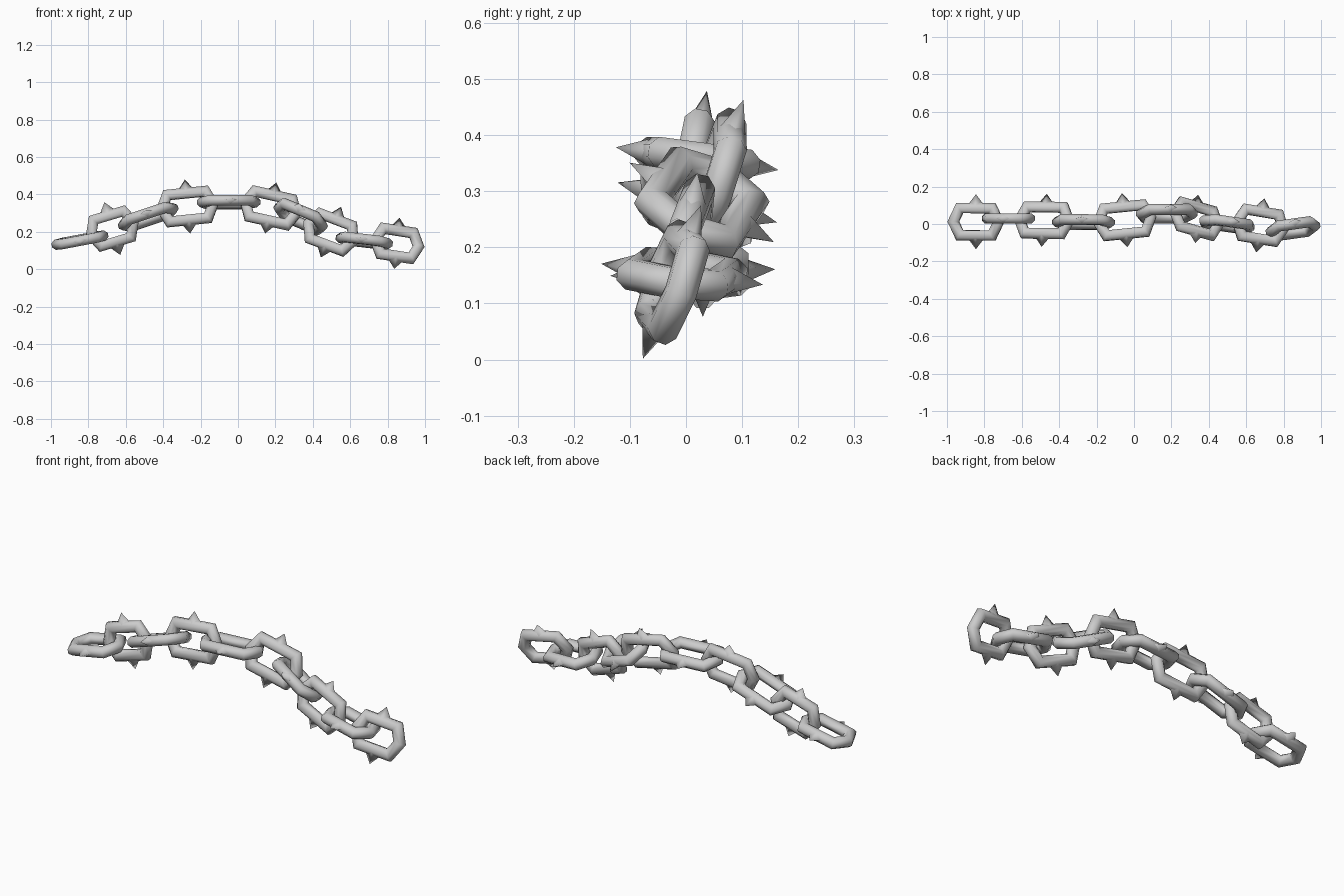
import bpy, bmesh, math
from mathutils import Vector, Matrix

cube = bpy.data.objects.get("Cube")
if cube:
    bpy.data.objects.remove(cube, do_unlink=True)

steel = bpy.data.materials.new("light_grey_steel")
steel.use_nodes = True
GREY = (0.6, 0.6, 0.6, 1)
steel.diffuse_color = GREY
steel.node_tree.nodes["Principled BSDF"].inputs["Base Color"].default_value = GREY

TUBE, HALF_WIDTH, SIDES = 0.0295, 0.073, 8
SPIKE_TIP, SPIKE_HEIGHT = 0.147, 0.065


def finish(name, bm, matrix, smooth_angle):
    bmesh.ops.recalc_face_normals(bm, faces=bm.faces)
    mesh = bpy.data.meshes.new(name)
    bm.to_mesh(mesh)
    bm.free()
    mesh.materials.append(steel)
    obj = bpy.data.objects.new(name, mesh)
    obj.matrix_world = matrix
    bpy.context.collection.objects.link(obj)
    bpy.ops.object.select_all(action='DESELECT')
    obj.select_set(True)
    bpy.context.view_layer.objects.active = obj
    bpy.ops.object.shade_smooth_by_angle(angle=math.radians(smooth_angle))


def link_body(name, half_len, matrix):
    """Six-cornered loop of round tube with mitred corners."""
    tip, corner, w = half_len - 0.032, half_len - 0.067, HALF_WIDTH
    path = [Vector(p) for p in ((tip, 0, 0), (corner, w, 0), (-corner, w, 0),
                                (-tip, 0, 0), (-corner, -w, 0), (corner, -w, 0))]
    bm = bmesh.new()
    rings = []
    for i, p in enumerate(path):
        d_in = (p - path[i - 1]).normalized()
        d_out = (path[(i + 1) % len(path)] - p).normalized()
        along = (d_in + d_out).normalized()
        out = Vector((along.y, -along.x, 0)) / along.dot(d_in)
        ring = []
        for k in range(SIDES):
            a = math.tau * (k + 0.5) / SIDES
            ring.append(bm.verts.new(p + out * TUBE * math.cos(a)
                                     + Vector((0, 0, TUBE * math.sin(a)))))
        rings.append(ring)
    for i, ring in enumerate(rings):
        nxt = rings[(i + 1) % len(rings)]
        for k in range(SIDES):
            j = (k + 1) % SIDES
            bm.faces.new((ring[k], ring[j], nxt[j], nxt[k]))
    finish(name, bm, matrix, 50)


def spike(name, side, matrix):
    """Flattened four-sided point, its base sunk into the tube."""
    bm = bmesh.new()
    bmesh.ops.create_cone(bm, cap_ends=False, segments=4, radius1=0.05,
                          radius2=0, depth=SPIKE_HEIGHT)
    bmesh.ops.remove_doubles(bm, verts=bm.verts, dist=0.0001)
    bmesh.ops.transform(bm, verts=bm.verts, matrix=(
        Matrix.Translation((0, side * (SPIKE_TIP - SPIKE_HEIGHT / 2), 0))
        @ Matrix.Rotation(-side * math.pi / 2, 4, 'X')
        @ Matrix.Diagonal((1, 0.52, 1, 1))))
    finish(name, bm, matrix, 150)


# centre, long axis, spike direction, half length
LINKS = [
    ((-0.845, 0.012, 0.155), (1, 0, 0.19), (0, 1, 0.04), 0.155),
    ((-0.672, 0.03, 0.217), (1, 0, 0.28), (-0.3, 0, 1), 0.15),
    ((-0.48, 0.02, 0.28), (1, 0, 0.33), (0.1, 1, -0.25), 0.17),
    ((-0.27, 0.01, 0.335), (1, 0, 0.15), (-0.1, 0.19, 1), 0.17),
    ((-0.05, 0.02, 0.358), (1, 0.12, 0), (-0.1, 1, -0.14), 0.172),
    ((0.175, 0.055, 0.327), (1, 0, -0.23), (0.22, 0.35, 1), 0.17),
    ((0.335, 0.028, 0.28), (1, -0.26, -0.43), (0.06, 1, -0.55), 0.16),
    ((0.497, 0.0, 0.198), (1, -0.15, -0.4), (0.4, 0.15, 1), 0.16),
    ((0.675, -0.007, 0.152), (1, -0.13, -0.12), (0.15, 1, -0.13), 0.157),
    ((0.85, -0.025, 0.138), (1, 0.15, -0.12), (0.1, 0.38, 1), 0.15),
]

for n, (centre, axis, up, half_len) in enumerate(LINKS, 1):
    y = Vector(up).normalized()
    x = Vector(axis)
    x = (x - y * x.dot(y)).normalized()
    z = x.cross(y)
    frame = Matrix.Translation(centre) @ Matrix((x, y, z)).transposed().to_4x4()
    link_body(f"chain_link_{n}", half_len, frame)
    for label, side in (("a", 1), ("b", -1)):
        spike(f"link_{n}_spike_{label}", side, frame)
